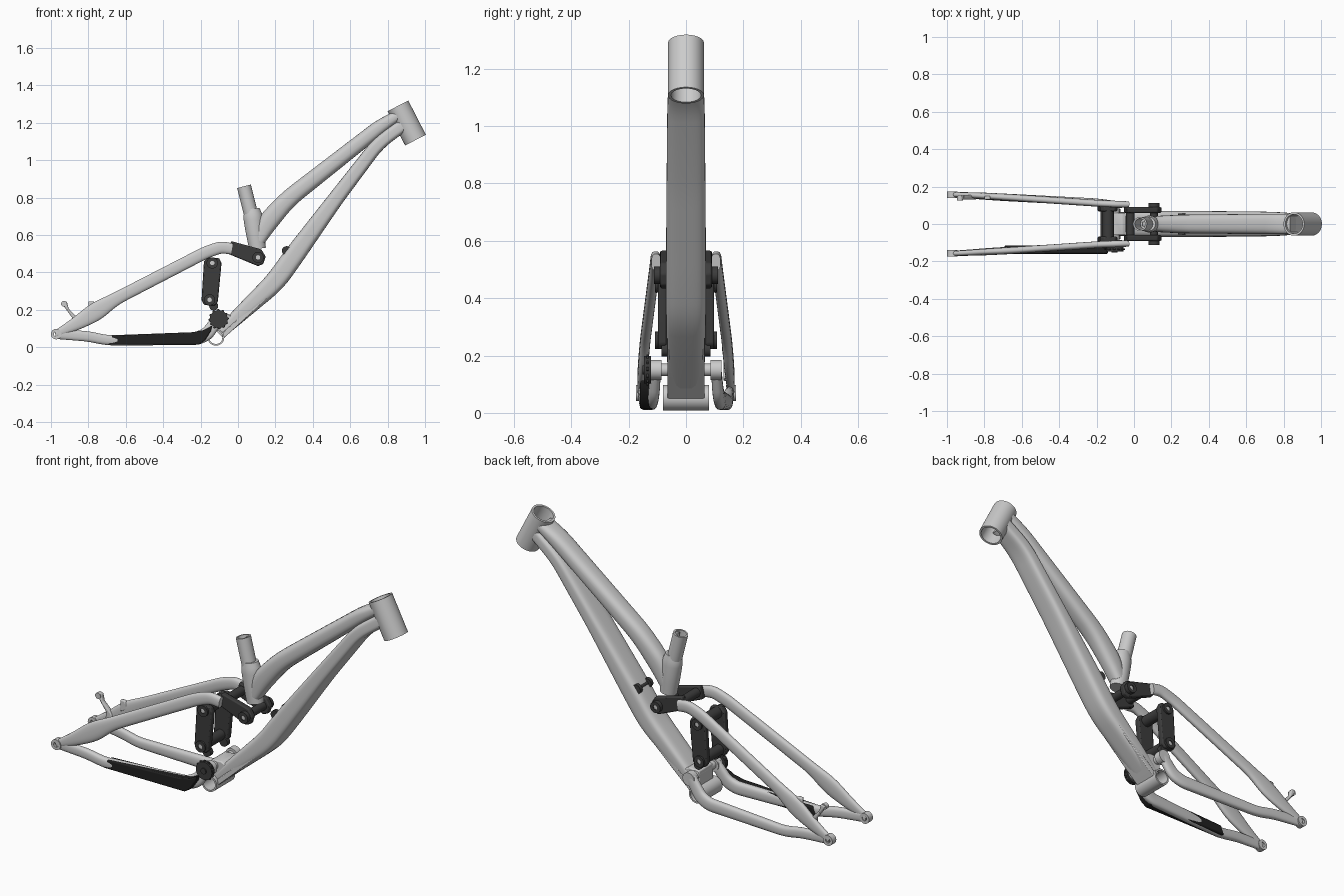
import bpy, bmesh, math
from mathutils import Vector


def material(name, c):
    m = bpy.data.materials.new(name)
    m.diffuse_color = (c, c, c, 1)
    return m


DARK = material("dark_metal", 0.045)
RUBBER = material("black_rubber", 0.015)


def make(name, verts, faces, mat=None, angle=35):
    me = bpy.data.meshes.new(name)
    me.from_pydata([tuple(v) for v in verts], [], faces)
    bm = bmesh.new()
    bm.from_mesh(me)
    bmesh.ops.recalc_face_normals(bm, faces=bm.faces)
    for f in bm.faces:
        f.smooth = True
    bm.to_mesh(me)
    bm.free()
    me.set_sharp_from_angle(angle=math.radians(angle))
    ob = bpy.data.objects.new(name, me)
    bpy.context.collection.objects.link(ob)
    if mat:
        me.materials.append(mat)
    return ob


def rounded(path, reach=0.07):
    """Round the corners of a path of (x, y, z, half height, half width)."""
    pts = [Vector(p) for p in path]
    out = [pts[0]]
    for a, b, c in zip(pts, pts[1:], pts[2:]):
        d = min(0.45 * (a - b).length, 0.45 * (c - b).length, reach)
        s, e = b + (a - b).normalized() * d, b + (c - b).normalized() * d
        for t in (0, 0.25, 0.5, 0.75, 1):
            out.append(s * (1 - t) ** 2 + b * 2 * t * (1 - t) + e * t * t)
    return out + [pts[-1]]


def sweep(name, path, power=2.0, mat=None, n=24):
    """Loft superellipse sections along a path; higher power is boxier."""
    pts = rounded(path)
    pos = [Vector(p[:3]) for p in pts]
    verts, faces = [], []
    for i, p in enumerate(pts):
        t = (pos[min(i + 1, len(pos) - 1)] - pos[max(i - 1, 0)]).normalized()
        up = Vector((-t.z, 0, t.x)).normalized()
        side = t.cross(up)
        for k in range(n):
            a = 2 * math.pi * (k + 0.5) / n
            c, s = math.cos(a), math.sin(a)
            verts.append(pos[i] + up * p[3] * math.copysign(abs(c) ** (2 / power), c)
                         + side * p[4] * math.copysign(abs(s) ** (2 / power), s))
    for i in range(len(pts) - 1):
        for k in range(n):
            q = (k + 1) % n
            faces.append((i * n + k, i * n + q, i * n + n + q, i * n + n + k))
    faces += [tuple(range(n)), tuple(range(len(verts) - n, len(verts)))]
    return make(name, verts, faces, mat)


def tube(name, p0, p1, r, inner=0, mat=None, n=32):
    """Cylinder between two points, open through the middle if inner is set."""
    p0, p1 = Vector(p0), Vector(p1)
    t = (p1 - p0).normalized()
    u = t.orthogonal().normalized()
    w = t.cross(u)
    rings = [(p0, r), (p1, r)] + ([(p1, inner), (p0, inner)] if inner else [])
    verts = [c + (u * math.cos(2 * math.pi * k / n) + w * math.sin(2 * math.pi * k / n)) * rad
             for c, rad in rings for k in range(n)]
    m, faces = len(rings), []
    for i in range(m if inner else 1):
        for k in range(n):
            q, j = (k + 1) % n, (i + 1) % m
            faces.append((i * n + k, i * n + q, j * n + q, j * n + k))
    if not inner:
        faces += [tuple(range(n)), tuple(range(n, 2 * n))]
    return make(name, verts, faces, mat)


def plate(name, outline, y0, y1, mat=None, bevel=0.006):
    """Extrude an x-z outline from y0 to y1."""
    n = len(outline)
    verts = [(x, y, z) for y in (y0, y1) for x, z in outline]
    faces = [tuple(range(n)), tuple(range(n, 2 * n))]
    faces += [(k, (k + 1) % n, n + (k + 1) % n, n + k) for k in range(n)]
    ob = make(name, verts, faces, mat)
    mod = ob.modifiers.new("soft_edges", 'BEVEL')
    mod.width, mod.segments = bevel, 2
    return ob


# main frame
tube("head_tube", (0.855, 0, 1.29), (0.949, 0, 1.107), 0.0625, 0.052, n=40)
sweep("top_tube", [(0.11, 0, 0.57, 0.035, 0.04), (0.155, 0, 0.665, 0.055, 0.045),
                   (0.265, 0, 0.79, 0.048, 0.05), (0.76, 0, 1.178, 0.04, 0.055),
                   (0.85, 0, 1.235, 0.03, 0.055)], 2.8)
sweep("down_tube", [(-0.10, 0, 0.07, 0.03, 0.06), (0.0, 0, 0.165, 0.04, 0.065),
                    (0.20, 0, 0.35, 0.055, 0.07), (0.30, 0, 0.49, 0.055, 0.07),
                    (0.52, 0, 0.79, 0.042, 0.068), (0.75, 0, 1.09, 0.036, 0.065),
                    (0.88, 0, 1.185, 0.035, 0.055)], 4, n=32)
plate("down_tube_guard", [(-0.085, 0.04), (0.01, 0.125), (0.215, 0.315), (0.275, 0.395),
                          (0.255, 0.405), (0.19, 0.325), (-0.08, 0.08)], -0.065, 0.065, bevel=0.004)
tube("bottom_bracket", (-0.118, -0.08, 0.053), (-0.118, 0.08, 0.053), 0.045, 0.036)
plate("pivot_mount", [(-0.125, 0.09), (-0.07, 0.07), (0.0, 0.15), (-0.06, 0.18), (-0.12, 0.175)],
      -0.06, 0.06)
tube("main_pivot_axle", (-0.10, -0.12, 0.15), (-0.10, 0.12, 0.15), 0.022)

# seat tube with its narrower upper sleeve
sweep("seat_tube", [(0.105, 0, 0.525, 0.045, 0.04), (0.09, 0, 0.62, 0.05, 0.045),
                    (0.08, 0, 0.70, 0.053, 0.045), (0.075, 0, 0.74, 0.04, 0.038)])
tube("seat_sleeve", (0.085, 0, 0.65), (0.032, 0, 0.86), 0.038, 0.029)
plate("seat_clamp", [(0.055, 0.80), (0.075, 0.805), (0.067, 0.855), (0.043, 0.86)], -0.014, 0.014, bevel=0.004)

for s, side in ((-1, "near"), (1, "far")):
    # rear triangle
    sweep("seat_stay_" + side, [(-0.975, s * 0.158, 0.07, 0.018, 0.012), (-0.87, s * 0.154, 0.122, 0.035, 0.016),
                                (-0.76, s * 0.148, 0.19, 0.052, 0.018), (-0.66, s * 0.142, 0.255, 0.034, 0.018),
                                (-0.17, s * 0.109, 0.508, 0.033, 0.018), (-0.09, s * 0.106, 0.535, 0.032, 0.018),
                                (-0.03, s * 0.104, 0.525, 0.03, 0.017)], 2.5)
    sweep("chain_stay_" + side, [(-0.975, s * 0.156, 0.07, 0.026, 0.012), (-0.80, s * 0.148, 0.058, 0.028, 0.018),
                                 (-0.70, s * 0.143, 0.036, 0.027, 0.02), (-0.22, s * 0.118, 0.046, 0.035, 0.02),
                                 (-0.165, s * 0.112, 0.07, 0.036, 0.02), (-0.105, s * 0.105, 0.155, 0.03, 0.018)], 2.6)
    tube("dropout_" + side, (-0.972, s * 0.14, 0.07), (-0.972, s * 0.174, 0.07), 0.028, 0.013)
    tube("main_pivot_boss_" + side, (-0.10, s * 0.085, 0.15), (-0.10, s * 0.123, 0.15), 0.035)

    # rocker link
    a, b = sorted((s * 0.06, s * 0.09))
    plate("rocker_" + side, [(-0.055, 0.50), (-0.037, 0.567), (0.125, 0.523), (0.148, 0.485),
                             (0.135, 0.445), (0.107, 0.433)], a, b, DARK)
    tube("rocker_bolt_" + side, (0.107, s * 0.085, 0.48), (0.107, s * 0.112, 0.48), 0.03, 0.012, DARK)
    tube("rocker_bolt_cap_" + side, (0.107, s * 0.085, 0.48), (0.107, s * 0.107, 0.48), 0.013)

    # shock link
    a, b = sorted((s * 0.068, s * 0.098))
    plate("shock_link_" + side, [(-0.182, 0.46), (-0.16, 0.482), (-0.10, 0.475), (-0.088, 0.45),
                                 (-0.108, 0.24), (-0.125, 0.222), (-0.18, 0.225), (-0.195, 0.25)], a, b, DARK)
    for z, x in ((0.45, -0.138), (0.253, -0.152)):
        tube("link_bolt_" + side, (x, s * 0.09, z), (x, s * 0.108, z), 0.03, 0.012, DARK)
        tube("link_bolt_cap_" + side, (x, s * 0.09, z), (x, s * 0.104, z), 0.013)
    tube("lower_link_eye_" + side, (-0.13, s * 0.06, 0.22), (-0.13, s * 0.085, 0.22), 0.024, 0, DARK)

    # small mount on the down tube
    tube("frame_mount_knob_" + side, (0.26, s * 0.035, 0.515), (0.26, s * 0.056, 0.515), 0.025, 0, DARK)

# cross tubes joining the links
tube("shock_upper_crossbar", (-0.138, -0.08, 0.45), (-0.138, 0.08, 0.45), 0.03, 0, DARK)
tube("shock_lower_crossbar", (-0.152, -0.08, 0.253), (-0.152, 0.08, 0.253), 0.028, 0, DARK)
tube("rocker_crossbar", (0.107, -0.08, 0.48), (0.107, 0.08, 0.48), 0.022, 0, DARK)
tube("rocker_rear_crossbar", (-0.02, -0.08, 0.53), (-0.02, 0.08, 0.53), 0.024, 0, DARK)
tube("frame_mount_axle", (0.26, -0.05, 0.515), (0.26, 0.05, 0.515), 0.01, 0, DARK)

# chain roller with teeth, beside the main pivot
tube("chain_roller", (-0.103, -0.146, 0.15), (-0.103, -0.122, 0.15), 0.048, 0, DARK)
teeth = []
for k in range(48):
    r = 0.054 if k % 4 < 2 else 0.046
    teeth.append((-0.103 + r * math.cos(k * math.pi / 24), 0.15 + r * math.sin(k * math.pi / 24)))
plate("chain_roller_teeth", teeth, -0.138, -0.13, DARK, bevel=0.001)
tube("chain_roller_bolt", (-0.103, -0.152, 0.15), (-0.103, -0.14, 0.15), 0.016, 0, DARK)

# rubber guard on the chain side
plate("chain_stay_guard", [(-0.695, 0.013), (-0.675, 0.062), (-0.24, 0.08), (-0.18, 0.092), (-0.138, 0.115),
                           (-0.145, 0.085), (-0.178, 0.035), (-0.21, 0.013)], -0.16, -0.115, RUBBER)

# brake tabs on the far side
plate("brake_tab_rear", [(-0.945, 0.24), (-0.915, 0.245), (-0.905, 0.205), (-0.855, 0.155),
                         (-0.84, 0.12), (-0.89, 0.11), (-0.885, 0.155), (-0.925, 0.21)], 0.13, 0.155)
plate("brake_tab_front", [(-0.80, 0.245), (-0.77, 0.245), (-0.755, 0.20), (-0.80, 0.18)], 0.13, 0.15)
tube("brake_tab_eye", (-0.93, 0.126, 0.232), (-0.93, 0.15, 0.232), 0.016)
